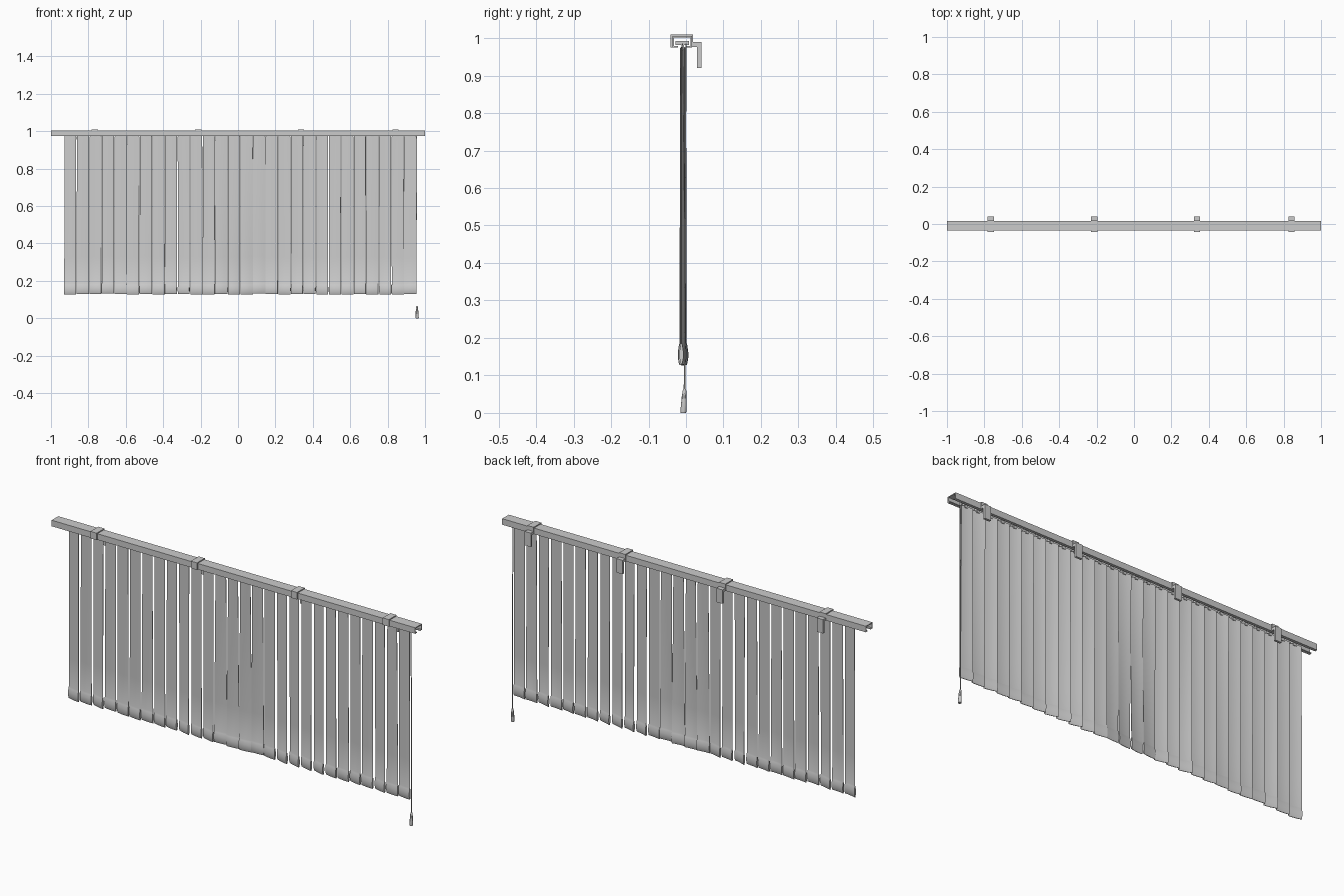
import bpy, bmesh, math, random
from mathutils import Vector

if "Cube" in bpy.data.objects:
    bpy.data.objects.remove(bpy.data.objects["Cube"])

random.seed(4)


def make_object(name, bm, smooth=False):
    bmesh.ops.recalc_face_normals(bm, faces=bm.faces)
    mesh = bpy.data.meshes.new(name)
    bm.to_mesh(mesh)
    bm.free()
    ob = bpy.data.objects.new(name, mesh)
    bpy.context.collection.objects.link(ob)
    if smooth:
        bpy.ops.object.select_all(action='DESELECT')
        ob.select_set(True)
        bpy.context.view_layer.objects.active = ob
        bpy.ops.object.shade_smooth_by_angle(angle=math.radians(35))
    return ob


def extrude_x(name, profile, x0, x1):
    """Sweep a closed (y, z) profile from x0 to x1."""
    bm = bmesh.new()
    face = bm.faces.new([bm.verts.new((x0, y, z)) for y, z in profile])
    out = bmesh.ops.extrude_face_region(bm, geom=[face])['geom']
    new = [v for v in out if isinstance(v, bmesh.types.BMVert)]
    bmesh.ops.translate(bm, verts=new, vec=(x1 - x0, 0, 0))
    return make_object(name, bm)


def lathe(name, sections, sides=8):
    """Join round sections given as (x, y, z, radius)."""
    bm = bmesh.new()
    rings = []
    for x, y, z, r in sections:
        rings.append([bm.verts.new((x + r * math.cos(2 * math.pi * i / sides),
                                    y + r * math.sin(2 * math.pi * i / sides), z))
                      for i in range(sides)])
    for a, b in zip(rings, rings[1:]):
        for i in range(sides):
            j = (i + 1) % sides
            bm.faces.new((a[i], a[j], b[j], b[i]))
    bm.faces.new(rings[0])
    bm.faces.new(rings[-1])
    return make_object(name, bm, True)


# head rail: channel open underneath, with inward lips
extrude_x("head_rail", [
    (-0.036, 0.975), (-0.036, 1.005), (0.016, 1.005), (0.016, 0.975),
    (0.002, 0.975), (0.002, 0.979), (0.012, 0.979), (0.012, 1.001),
    (-0.032, 1.001), (-0.032, 0.979), (-0.022, 0.979), (-0.022, 0.975)], -1, 1)

# wall brackets: strap over the rail and an angled leg behind it
for i, x in enumerate((-0.765, -0.213, 0.337, 0.842)):
    extrude_x(f"wall_bracket_{i + 1}", [
        (-0.042, 0.975), (-0.042, 1.01), (0.019, 1.01), (0.019, 0.989),
        (0.041, 0.989), (0.041, 0.92), (0.03, 0.92), (0.03, 0.976),
        (0.016, 0.976), (0.016, 1.005), (-0.036, 1.005), (-0.036, 0.975)],
        x - 0.017, x + 0.017)


def slat(name, cx):
    """Hanging fabric vane, slightly twisted, with a bulging weighted hem."""
    # height above the hem bottom, half thickness, twist share
    levels = [(0.0, 0.0012, 1), (0.004, 0.003, 1), (0.018, 0.0065, 1),
              (0.034, 0.0065, 1), (0.052, 0.003, 1), (0.058, 0.0008, 0.97),
              (0.2, 0.0006, 0.8), (0.4, 0.0006, 0.55),
              (0.6, 0.0006, 0.3), (0.8, 0.0006, 0.1)]
    z0 = 0.126 + random.uniform(0, 0.008)
    top_tilt = -0.19 + random.uniform(-0.05, 0.05)
    end_tilt = -0.17 + random.uniform(-0.12, 0.12)
    if -0.12 < cx < 0.16:
        end_tilt = random.uniform(0.0, 0.15)
    half = 0.0325 + random.uniform(-0.0005, 0.0008)
    sway = random.uniform(-0.0015, 0.0015)
    cols = (-1, -0.5, 0, 0.5, 1)
    bm = bmesh.new()
    rings = []
    rows = [(z0 + h, t, s) for h, t, s in levels] + [(0.977, 0.0006, 0)]
    for z, t, s in rows:
        ang = top_tilt * (1 - s) + end_tilt * s
        pts = [(u, -1) for u in cols] + [(u, 1) for u in reversed(cols)]
        ring = []
        for u, side in pts:
            lx = u * half
            ly = side * t * (1 - 0.2 * u * u) + 0.002 * (u * u - 0.4)
            drop = 0.004 * u * u if s == 0 else 0
            ring.append(bm.verts.new((
                cx + sway * s + lx * math.cos(ang) - ly * math.sin(ang),
                -0.009 + lx * math.sin(ang) + ly * math.cos(ang), z - drop)))
        rings.append(ring)
    n = len(rings[0])
    for a, b in zip(rings, rings[1:]):
        for i in range(n):
            j = (i + 1) % n
            bm.faces.new((a[i], a[j], b[j], b[i]))
    bm.faces.new(rings[0])
    bm.faces.new(rings[-1])
    make_object(name, bm, True)


# vanes, each with a small carrier in the rail
COUNT, PITCH = 28, 0.0673
for i in range(COUNT):
    x = -0.8965 + i * PITCH
    slat(f"slat_{i + 1}", x)
    extrude_x(f"carrier_{i + 1}", [
        (-0.028, 0.981), (-0.028, 0.992), (0.008, 0.992), (0.008, 0.981),
        (-0.006, 0.981), (-0.006, 0.968), (-0.012, 0.968), (-0.012, 0.981)],
        x - 0.008, x + 0.008)

# pull cords and weighted tassel
lathe("pull_cord_front", [(0.955, -0.009, 0.985, 0.0012), (0.957, -0.004, 0.5, 0.0012),
                          (0.957, -0.005, 0.06, 0.0012)], 6)
lathe("pull_cord_back", [(0.955, 0.0, 0.985, 0.0012), (0.957, -0.001, 0.5, 0.0012),
                         (0.957, -0.003, 0.06, 0.0012)], 6)
lathe("cord_tassel", [(0.958, -0.007, 0.0, 0.0075), (0.958, -0.007, 0.004, 0.0085),
                      (0.957, -0.005, 0.045, 0.0065), (0.957, -0.004, 0.06, 0.005),
                      (0.957, -0.004, 0.065, 0.003)], 10)
